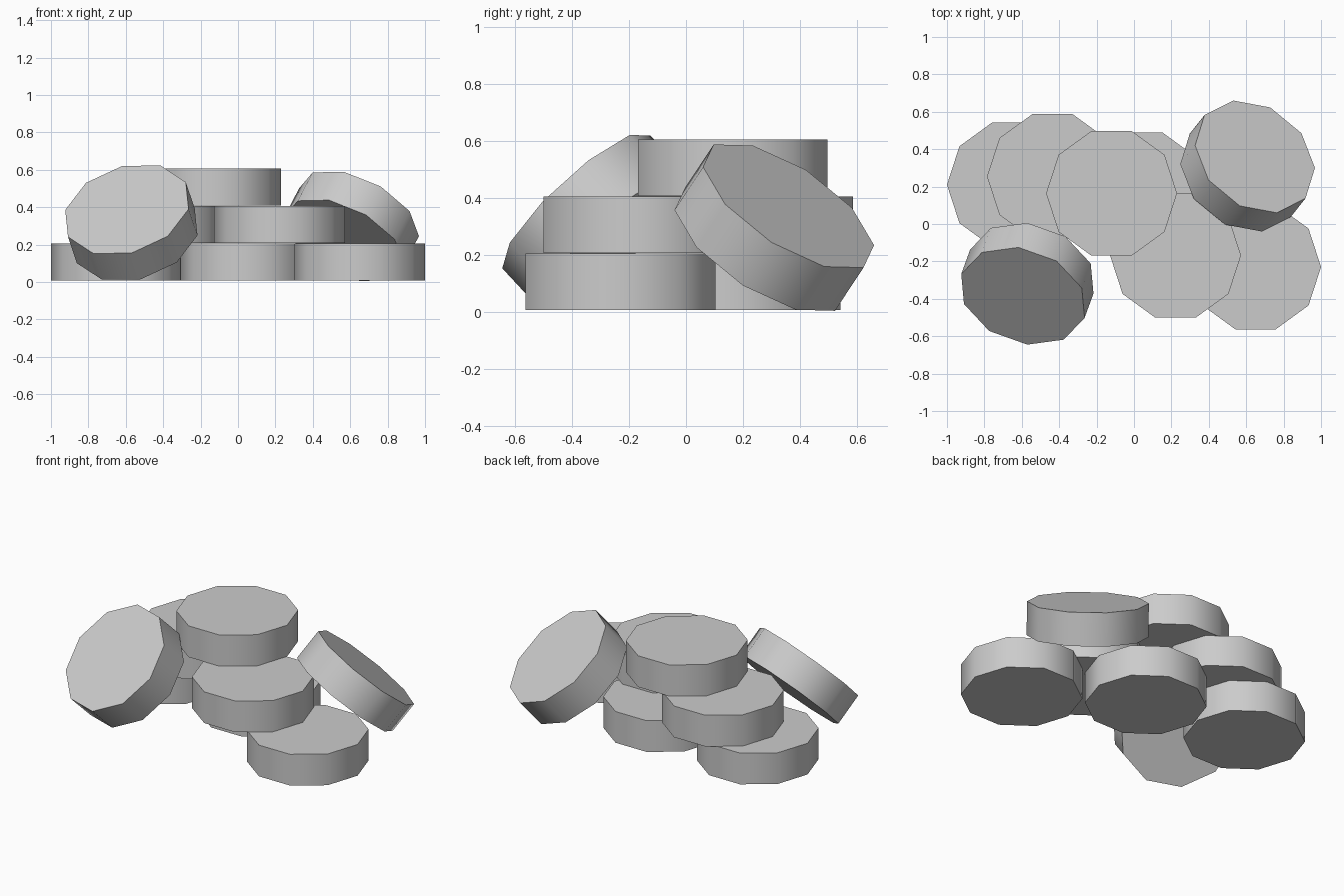
import bpy
from math import radians
from mathutils import Vector, Matrix

if "Cube" in bpy.data.objects:
    bpy.data.objects.remove(bpy.data.objects["Cube"])

R, H = 0.35, 0.198


def disc(name, top, normal=(0, 0, 1), corner=(1, 0, 0)):
    """Ten-sided coin: top-face centre, face normal, direction of one corner."""
    n = Vector(normal).normalized()
    a = Vector(corner)
    a = (a - n * a.dot(n)).normalized()
    side = a.cross(n)                       # local x; the first corner lies on local y
    bpy.ops.mesh.primitive_cylinder_add(vertices=10, radius=R, depth=H)
    ob = bpy.context.object
    ob.name = name
    rot = Matrix((side, a, n)).transposed().to_4x4()
    ob.matrix_world = Matrix.Translation(Vector(top) - n * H / 2) @ rot
    bpy.ops.object.shade_smooth_by_angle(angle=radians(40))
    return ob


# Flat coins stacked in three layers: (layer, x, y)
flat = [(1, -0.65, 0.21), (1, 0.043, 0.157), (1, 0.65, -0.23),
        (2, -0.436, 0.254), (2, 0.222, -0.168),
        (3, -0.12, 0.164)]
for i, (layer, x, y) in enumerate(flat, 1):
    disc(f"flat_coin_{i}", (x, y, 0.006 + 0.2 * layer))

# Coins leaning against the pile
disc("leaning_coin_front", (-0.594, -0.385, 0.3875),
     (-0.241, -0.661, 0.712), (-0.068, 0.742, 0.666))
disc("leaning_coin_back", (0.647, 0.36, 0.373),
     (0.402, 0.5085, 0.77), (-0.334, 0.859, -0.393))
